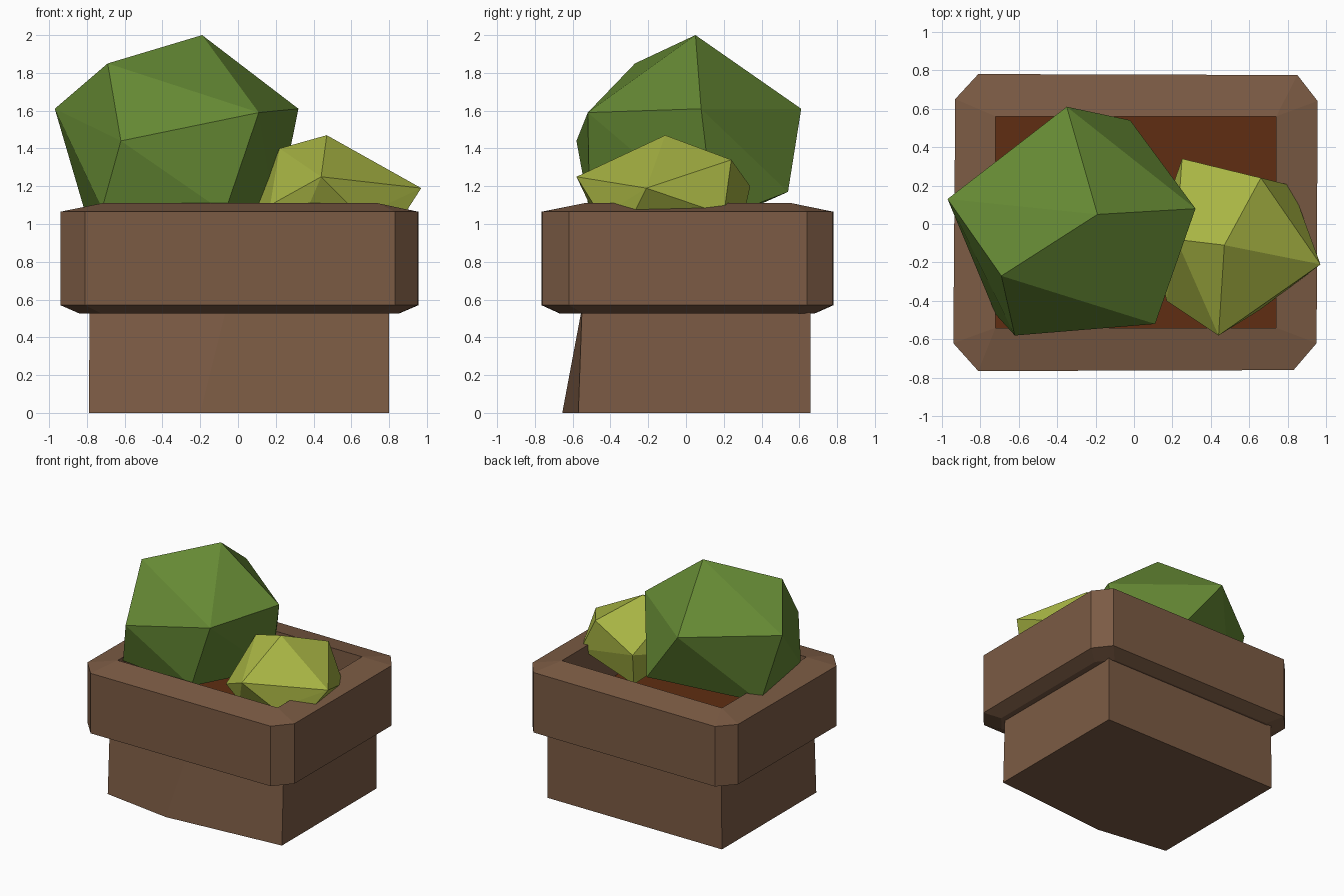
import bpy, bmesh

if "Cube" in bpy.data.objects:
    bpy.data.objects.remove(bpy.data.objects["Cube"])


def material(name, rgb):
    m = bpy.data.materials.new(name)
    m.diffuse_color = (*rgb, 1)
    m.use_nodes = True
    m.node_tree.nodes["Principled BSDF"].inputs["Base Color"].default_value = m.diffuse_color
    return m


BROWN = material("clay brown", (0.20, 0.105, 0.058))
SOIL = material("soil red brown", (0.115, 0.027, 0.006))
GREEN = material("leaf green", (0.13, 0.25, 0.034))
LIME = material("lime green", (0.39, 0.46, 0.057))


def finish(bm, name, mat):
    bmesh.ops.remove_doubles(bm, verts=bm.verts, dist=1e-4)
    bmesh.ops.recalc_face_normals(bm, faces=bm.faces)
    me = bpy.data.meshes.new(name)
    bm.to_mesh(me)
    bm.free()
    me.materials.append(mat)
    ob = bpy.data.objects.new(name, me)
    bpy.context.collection.objects.link(ob)
    return ob


def loft(name, rings, mat, caps=True):
    """Join closed rings of equal length with quads."""
    bm = bmesh.new()
    loops = [[bm.verts.new(p) for p in r] for r in rings]
    n = len(loops[0])
    for a, b in zip(loops, loops[1:]):
        for i in range(n):
            j = (i + 1) % n
            bm.faces.new((a[i], a[j], b[j], b[i]))
    if caps:
        bm.faces.new(loops[0])
        bm.faces.new(loops[-1])
    return finish(bm, name, mat)


def hull(name, points, mat):
    """Faceted shrub: convex hull of its corner points."""
    bm = bmesh.new()
    for p in points:
        bm.verts.new(p)
    res = bmesh.ops.convex_hull(bm, input=bm.verts[:])
    loose = [v for v in bm.verts if not v.link_faces]
    bmesh.ops.delete(bm, geom=loose, context='VERTS')
    return finish(bm, name, mat)


def at(ring, z, s=(1, 1)):
    return [(x * s[0], y * s[1], z) for x, y in ring]


# Pot body, with the slightly bulged foot at the front
foot = [(-0.79, -0.57), (-0.20, -0.655), (0.80, -0.57), (0.80, 0.66), (-0.79, 0.66)]
neck = [(-0.785, -0.55), (-0.06, -0.55), (0.80, -0.55), (0.80, 0.66), (-0.785, 0.66)]
loft("pot_body", [at(foot, 0), at(neck, 0.56)], BROWN)

# Thick rim with cut corners and a rectangular opening
outer = [(-0.94, -0.62), (-0.81, -0.765), (0.83, -0.76), (0.95, -0.62),
         (0.955, 0.64), (0.85, 0.775), (-0.81, 0.78), (-0.93, 0.65)]
x0, x1, y0, y1 = -0.72, 0.74, -0.54, 0.56
hole = [(x0, y0), (x0, y0), (x1, y0), (x1, y0), (x1, y1), (x1, y1), (x0, y1), (x0, y1)]
loft("pot_rim", [at(outer, 0.525, (0.89, 0.87)), at(outer, 0.57), at(outer, 1.065),
                 at(hole, 1.11), at(hole, 0.70)], BROWN, caps=False)

# Underside of the rim
under = at(outer, 0.525, (0.89, 0.87))
bm = bmesh.new()
bm.faces.new([bm.verts.new(p) for p in reversed(under)])
finish(bm, "rim_underside", BROWN)

# Soil bed
bm = bmesh.new()
bm.faces.new([bm.verts.new((x, y, 0.72)) for x, y in
              ((x0, y0), (x1, y0), (x1, y1), (x0, y1))])
finish(bm, "soil", SOIL)

# Large green shrub
hull("large_shrub", [
    (-0.19, 0.05, 2.0), (-0.69, -0.27, 1.85), (-0.97, 0.13, 1.61), (-0.62, -0.58, 1.44),
    (0.11, -0.52, 1.59), (0.32, 0.08, 1.61), (-0.35, 0.61, 1.61), (-0.02, 0.54, 1.17),
    (-0.80, 0.17, 1.03), (-0.72, -0.47, 1.08), (-0.07, -0.51, 1.06), (0.20, 0.15, 1.02),
    (-0.30, 0.0, 0.93)], GREEN)

# Small lime shrub
hull("small_shrub", [
    (0.47, -0.11, 1.47), (0.97, -0.21, 1.19), (0.44, -0.58, 1.25), (0.66, 0.24, 1.34),
    (0.22, -0.08, 1.40), (0.25, 0.34, 1.20), (0.82, 0.20, 1.05), (0.88, -0.28, 1.05),
    (0.65, -0.45, 1.04), (0.35, -0.48, 1.04), (0.17, -0.40, 1.10), (0.10, -0.10, 1.10),
    (0.28, 0.28, 0.93), (0.50, 0.0, 0.92)], LIME)
